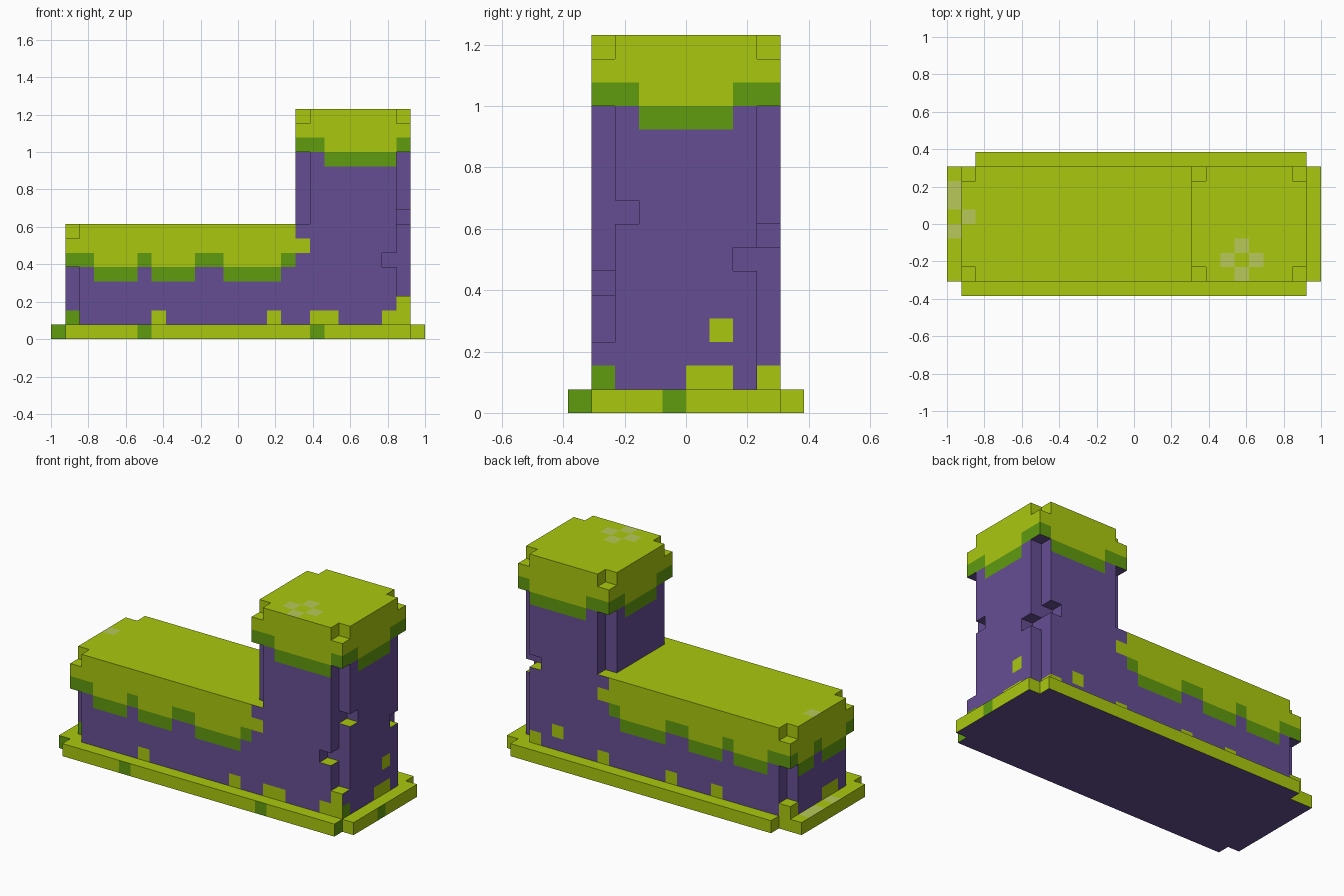
import bpy, bmesh

if "Cube" in bpy.data.objects:
    bpy.data.objects.remove(bpy.data.objects["Cube"])

U = 2 / 26  # one block


def material(name, rgb):
    m = bpy.data.materials.new(name)
    m.diffuse_color = (*rgb, 1)
    m.use_nodes = True
    m.node_tree.nodes["Principled BSDF"].inputs["Base Color"].default_value = m.diffuse_color
    return m


MATS = [material("purple_stone", (0.133, 0.076, 0.296)),
        material("bright_moss", (0.402, 0.578, 0.0045)),
        material("dark_moss", (0.117, 0.328, 0.0045)),
        material("pale_moss", (0.479, 0.584, 0.102))]
STONE, BRIGHT, DARK, PALE = range(4)


# Which part fills block (x, y, z)
def part_at(x, y, z):
    if z == 0:
        if not (-13 <= x < 13 and -5 <= y < 5):
            return None
        if (x in (-13, 12) and y in (-5, 4)) or (x, y) == (-12, 4):
            return None
        return "base"
    if not (-12 <= x < 12 and -4 <= y < 4 and 0 < z < 16):
        return None
    side = y in (-4, 3)
    # small chips next to the tower's outer corners
    if (x, y, z) in {(10, -4, 5), (11, -3, 8), (11, 2, 6), (10, 3, 7)}:
        return None
    if z < 8:
        if x == -12 and side and (z < 5 or z == 7) and (y, z) != (3, 1):
            return None
        if x == 11 and side and not (y == -4 and z < 3):
            return None
        return "tower" if x >= 4 else "low_wall"
    if x < 4 or (x in (4, 11) and side and z not in (13, 14)):
        return None
    return "tower"


def in_runs(v, runs):
    return any(a <= v < b for a, b in runs)


LONG_DRIPS = [(-10, -7), (-6, -3), (-1, 3)]   # long sides of low wall
END_DRIPS = [(-3, 0), (1, 3)]                 # end of low wall


# Moss hanging down from a roof, with a dark fringe
def drip(z, edge, long):
    edge -= long
    return BRIGHT if z > edge else DARK if z == edge else STONE


FRONT_SPOTS = {(-6, 1), (2, 1), (5, 1), (6, 1), (10, 1), (11, 1), (11, 2), (4, 6)}
BACK_SPOTS = {(10, 1), (8, 2), (4, 1), (-2, 1), (-6, 1), (-12, 1), (4, 6)}
RIGHT_SPOTS = {(0, 1), (1, 1), (1, 3), (3, 1)}
LEFT_SPOTS = {(-1, 1), (-2, 1), (3, 1)}
PALE_TOPS = {(-13, 1, 0), (-13, 2, 0), (-13, -1, 0), (-12, 0, 7),
             (7, -2, 15), (6, -3, 15), (8, -3, 15), (7, -4, 15)}


def colour(x, y, z, d):
    if d[2] < 0:
        return STONE
    if d[2] > 0:
        return PALE if (x, y, z) in PALE_TOPS else BRIGHT
    if z == 0:
        dark = (d[1] < 0 and x in (-13, -7, 5)) or (d[0] > 0 and y in (-5, -1))
        return DARK if dark else BRIGHT
    if d[1]:  # front and back
        if (x, z) in (FRONT_SPOTS if d[1] < 0 else BACK_SPOTS):
            return BRIGHT
        if d[1] < 0 and (x, z) == (-12, 1):
            return DARK
        if x < 4:
            return drip(z, 5, in_runs(x, LONG_DRIPS))
        return drip(z, 13, 6 <= x < 11)
    if (y, z) in (RIGHT_SPOTS if d[0] > 0 else LEFT_SPOTS):
        return BRIGHT
    if d[0] > 0 and (y, z) == (-4, 1):
        return DARK
    if x < 4 and d[0] < 0:
        return drip(z, 5, in_runs(y, END_DRIPS))
    return drip(z, 13, -2 <= y < 2)


# Outer faces of each part's blocks
def build(name):
    bm = bmesh.new()
    verts = {}

    def vert(p):
        if p not in verts:
            verts[p] = bm.verts.new([c * U for c in p])
        return verts[p]

    for x in range(-13, 13):
        for y in range(-5, 5):
            for z in range(16):
                if part_at(x, y, z) != name:
                    continue
                for axis in range(3):
                    for s in (-1, 1):
                        d = [0, 0, 0]
                        d[axis] = s
                        if part_at(x + d[0], y + d[1], z + d[2]):
                            continue
                        corners = []
                        for a, b in ((0, 0), (1, 0), (1, 1), (0, 1))[::s]:
                            p = [x, y, z]
                            p[axis] += s > 0
                            p[(axis + 1) % 3] += a
                            p[(axis + 2) % 3] += b
                            corners.append(vert(tuple(p)))
                        f = bm.faces.new(corners)
                        f.material_index = colour(x, y, z, d)
    mesh = bpy.data.meshes.new(name)
    bm.to_mesh(mesh)
    bm.free()
    for m in MATS:
        mesh.materials.append(m)
    bpy.context.collection.objects.link(bpy.data.objects.new(name, mesh))


for part in ("base", "low_wall", "tower"):
    build(part)
